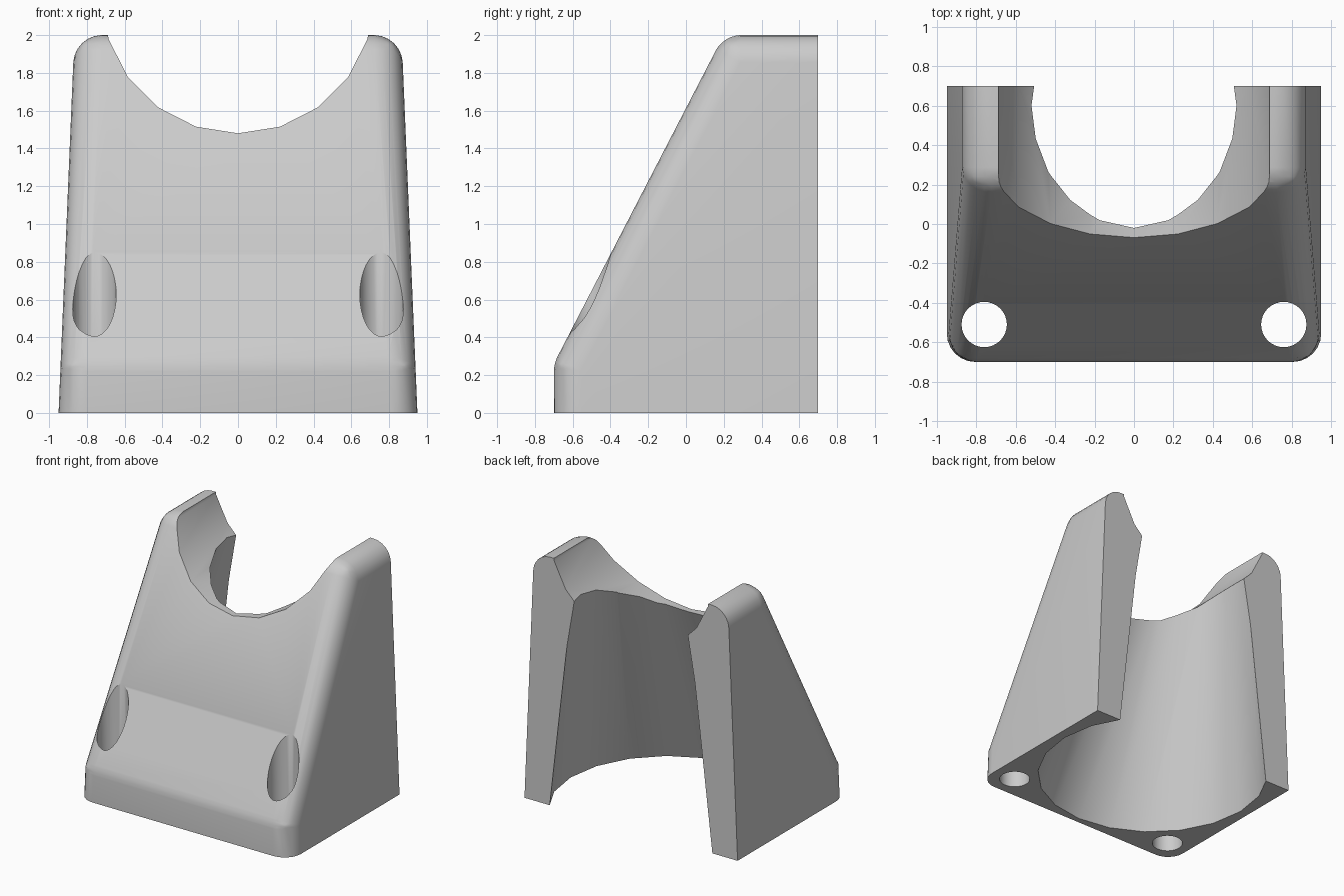
import bpy
import bmesh
from math import sin, cos, tau

if "Cube" in bpy.data.objects:
    bpy.data.objects.remove(bpy.data.objects["Cube"], do_unlink=True)

# Single plastic colour
grey = bpy.data.materials.new("light_grey")
grey.use_nodes = True
colour = (0.6, 0.6, 0.6, 1)
grey.diffuse_color = colour
grey.node_tree.nodes["Principled BSDF"].inputs["Base Color"].default_value = colour


def make_object(name, bm):
    bmesh.ops.recalc_face_normals(bm, faces=bm.faces)
    mesh = bpy.data.meshes.new(name)
    bm.to_mesh(mesh)
    bm.free()
    mesh.materials.append(grey)
    obj = bpy.data.objects.new(name, mesh)
    bpy.context.collection.objects.link(obj)
    return obj


def loft(name, start, end):
    """Closed solid between two matching rings of points."""
    bm = bmesh.new()
    a, b = ([bm.verts.new(p) for p in ring] for ring in (start, end))
    n = len(a)
    bm.faces.new(a)
    bm.faces.new(b[::-1])
    for i in range(n):
        j = (i + 1) % n
        bm.faces.new((a[i], b[i], b[j], a[j]))
    return make_object(name, bm)


def ring(x, y, z, r, sides):
    """Horizontal ring whose first point faces the front."""
    angles = [tau * i / sides for i in range(sides)]
    return [(x + r * sin(t), y - r * cos(t), z) for t in angles]


# Wedge body: side profile swept across the width, tapering with height
profile = [(-0.7, 0), (-0.7, 0.26), (0.2, 2), (0.7, 2), (0.7, 0)]
sides = [[(s * (0.95 - 0.042 * z), y, z) for y, z in profile] for s in (-1, 1)]
body = loft("bracket_body", *sides)

# Rounded outer edges, with a gentler round on the front crease
weights = body.data.attributes.new("bevel_weight_edge", "FLOAT", "EDGE")
for edge in body.data.edges:
    a, b = (body.data.vertices[i].co for i in edge.vertices)
    across = abs(a.x - b.x) > 1
    at_back = a.y > 0.6 and b.y > 0.6
    at_base = a.z < 0.1 and b.z < 0.1
    if not (at_back or at_base):
        weights.data[edge.index].value = 1.0
        if across:
            weights.data[edge.index].value = 0.28 if a.z < 1 else 0.6
bevel = body.modifiers.new("rounding", "BEVEL")
bevel.limit_method = "WEIGHT"
bevel.width = 0.145
bevel.segments = 6

# Horizontal round cradle across the top
cradle = loft("cradle_cutter", *[
    [(x, y, 2.2 + h) for x, h, _ in ring(0, 0, 0, 0.72, 20)] for y in (-1, 1)])


# Leaning tapered socket, open at the back
def socket_ring(z):
    return ring(0, 0.22 + 0.222 * z, z, 0.875 - 0.207 * z, 20)


socket = loft("socket_cutter", socket_ring(-0.1), socket_ring(2.3))

# Two vertical screw holes
holes = [loft("screw_hole_cutter", *[ring(s * 0.76, -0.51, z, 0.115, 32)
                                     for z in (-0.1, 1.5)]) for s in (-1, 1)]

cutters = [cradle, socket] + holes
for cutter in cutters:
    cutter.hide_render = True
    cut = body.modifiers.new(cutter.name, "BOOLEAN")
    cut.operation = "DIFFERENCE"
    cut.solver = "EXACT"
    cut.object = cutter

# Bake the modifiers and tidy up the cutters
bpy.context.view_layer.update()
graph = bpy.context.evaluated_depsgraph_get()
baked = bpy.data.meshes.new_from_object(body.evaluated_get(graph))
body.modifiers.clear()
body.data = baked
baked.materials.clear()
baked.materials.append(grey)
for poly in baked.polygons:
    poly.material_index = 0
for cutter in cutters:
    bpy.data.objects.remove(cutter, do_unlink=True)

# Smooth shading with sharp rims
bpy.ops.object.select_all(action="DESELECT")
body.select_set(True)
bpy.context.view_layer.objects.active = body
bpy.ops.object.shade_smooth_by_angle(angle=0.52)
